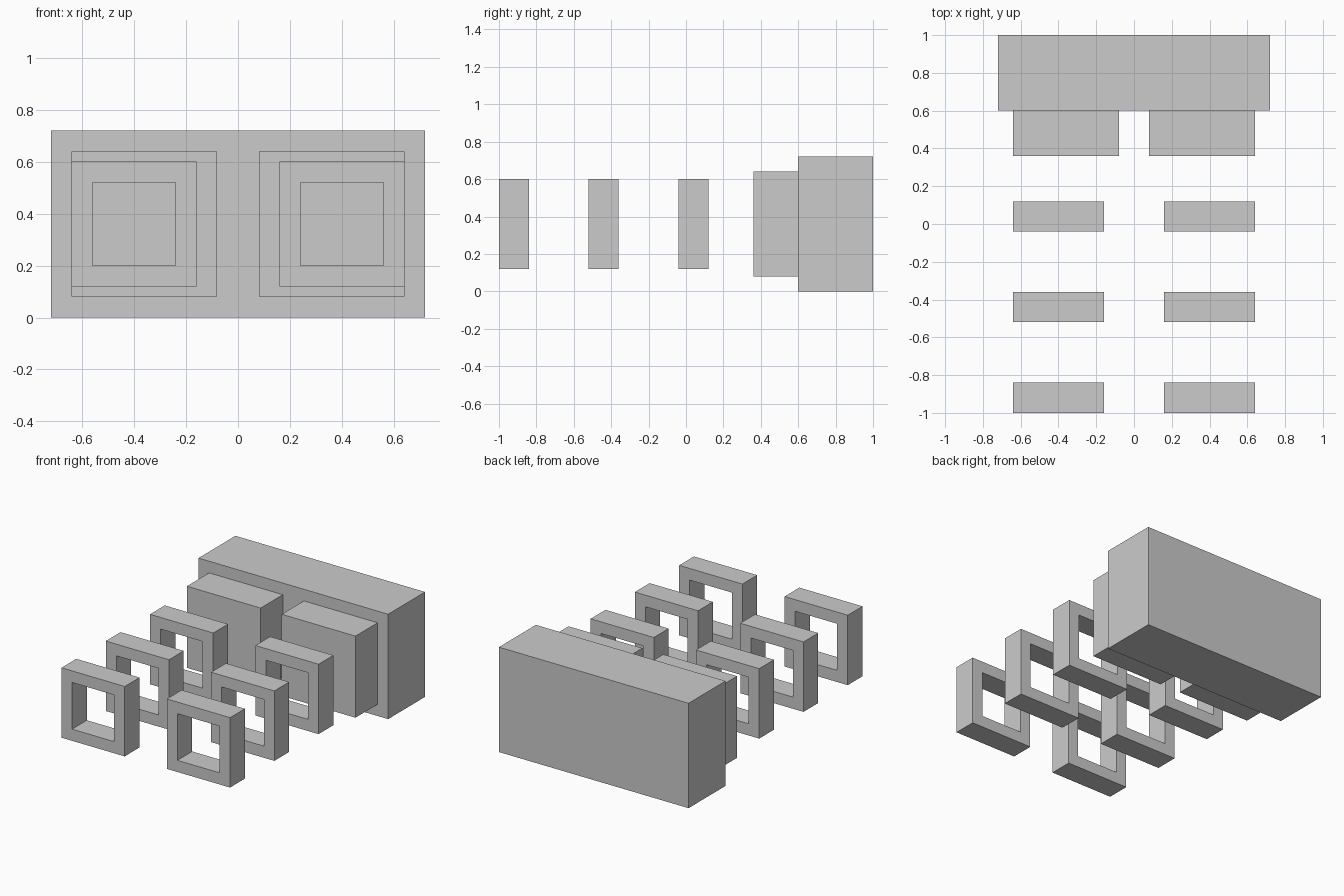
import bpy
import bmesh

if "Cube" in bpy.data.objects:
    bpy.data.objects.remove(bpy.data.objects["Cube"])


def make_object(name, bm):
    bmesh.ops.recalc_face_normals(bm, faces=bm.faces[:])
    mesh = bpy.data.meshes.new(name)
    bm.to_mesh(mesh)
    bm.free()
    obj = bpy.data.objects.new(name, mesh)
    bpy.context.collection.objects.link(obj)


def box(name, x, y, z):
    bm = bmesh.new()
    bmesh.ops.create_cube(bm, size=1)
    for v in bm.verts:
        v.co = [lo + (c + 0.5) * (hi - lo) for c, (lo, hi) in zip(v.co, (x, y, z))]
    make_object(name, bm)


def square_ring(name, cx, cz, outer, inner, y0, y1):
    bm = bmesh.new()
    # Four rectangular loops: outer front, outer back, inner back, inner front
    loops = []
    for r, y in ((outer, y0), (outer, y1), (inner, y1), (inner, y0)):
        loops.append([bm.verts.new((cx + sx * r, y, cz + sz * r))
                      for sx, sz in ((-1, -1), (1, -1), (1, 1), (-1, 1))])
    for i in range(4):
        a, b = loops[i], loops[(i + 1) % 4]
        for k in range(4):
            n = (k + 1) % 4
            bm.faces.new((a[k], a[n], b[n], b[k]))
    make_object(name, bm)


# Rear housing
box("rear_block", (-0.72, 0.72), (0.60, 1.0), (0, 0.72))

for side, s in (("left", -1), ("right", 1)):
    # Solid square block on the front of the housing
    box(f"{side}_block", sorted((s * 0.08, s * 0.64)), (0.36, 0.60), (0.08, 0.64))
    # Row of floating square rings
    for i in range(3):
        y = -1.0 + 0.48 * i
        square_ring(f"{side}_ring_{i + 1}", s * 0.40, 0.36, 0.24, 0.16, y, y + 0.16)
